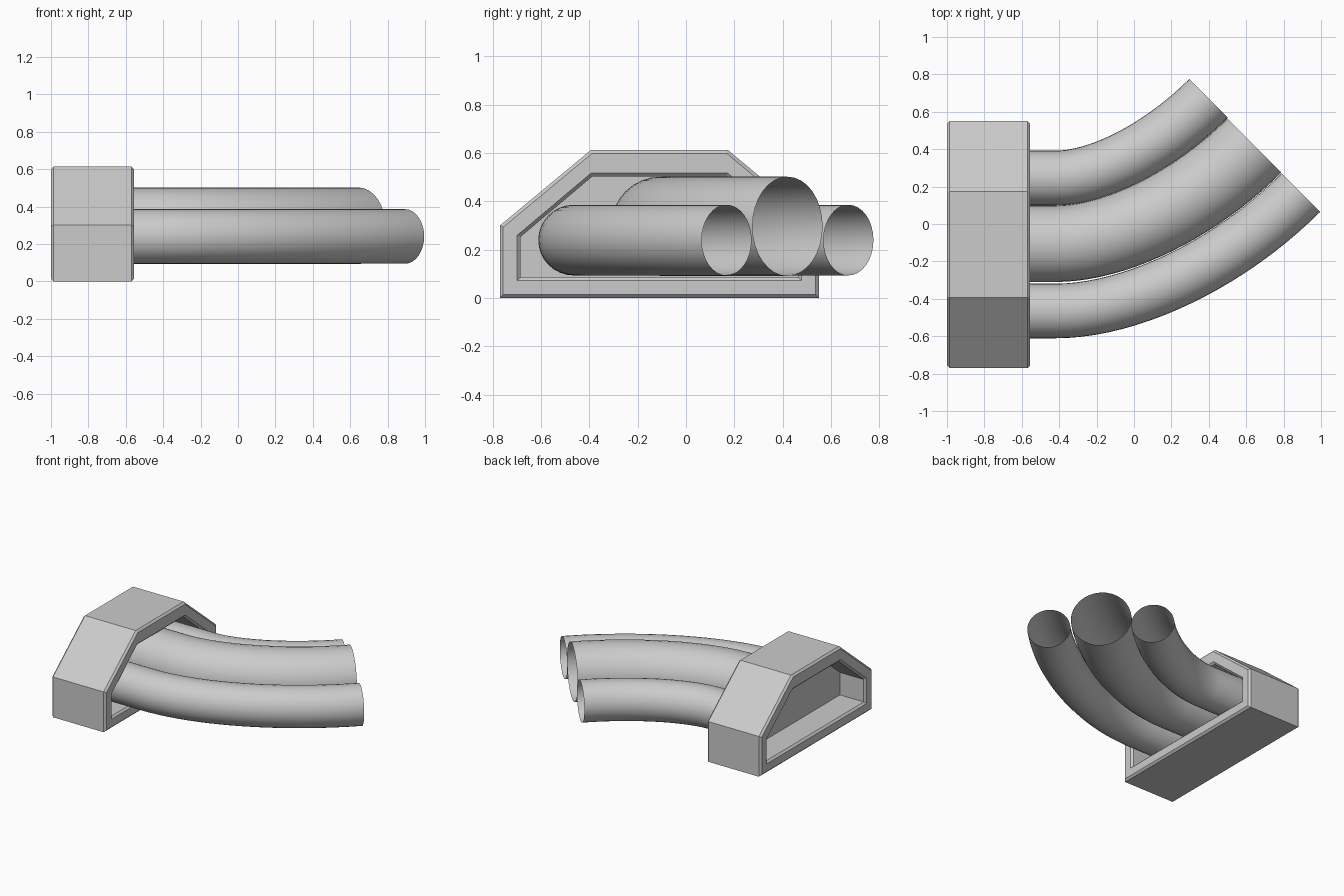
import bpy, bmesh
from mathutils import Vector

if "Cube" in bpy.data.objects:
    bpy.data.objects.remove(bpy.data.objects["Cube"])

X0, X1, CY = -1.0, -0.555, -0.11   # collar ends and its centre in y
C = 0.014                          # chamfer size


def mirrored(half):
    """Closed y-z profile from its right half (bottom to top)."""
    return ([Vector((CY + y, z)) for y, z in half]
            + [Vector((CY - y, z)) for y, z in reversed(half)])


def inset(pts, d):
    """Move every edge of a counter-clockwise profile inward by d."""
    out = []
    for i, p in enumerate(pts):
        a = (p - pts[i - 1]).normalized()
        b = (pts[(i + 1) % len(pts)] - p).normalized()
        na, nb = Vector((-a.y, a.x)), Vector((-b.y, b.x))
        out.append(p + (na + nb) * d / (1 + na.dot(nb)))
    return out


def finish(bm, name):
    bmesh.ops.recalc_face_normals(bm, faces=bm.faces)
    me = bpy.data.meshes.new(name)
    bm.to_mesh(me)
    bm.free()
    ob = bpy.data.objects.new(name, me)
    bpy.context.collection.objects.link(ob)
    return ob


def loft(name, rings, closed):
    """Bridge profile rings; closed joins last to first, otherwise cap the ends."""
    bm = bmesh.new()
    loops = [[bm.verts.new((x, p.x, p.y)) for p in pts] for x, pts in rings]
    pairs = list(zip(loops, loops[1:])) + ([(loops[-1], loops[0])] if closed else [])
    for a, b in pairs:
        for i in range(len(a)):
            j = (i + 1) % len(a)
            bm.faces.new((a[i], a[j], b[j], b[i]))
    if not closed:
        bm.faces.new(loops[0])
        bm.faces.new(loops[-1])
    return finish(bm, name)


# Collar: chamfered hollow ring
outer = mirrored([(0.66, 0), (0.66, 0.30), (0.2825, 0.613)])
hole = mirrored([(0.588, 0.072), (0.588, 0.26), (0.2825, 0.517)])
outer_in, hole_in = inset(outer, C), inset(hole, C)
loft("collar", [(X0, outer_in), (X0 + C, outer), (X1 - C, outer), (X1, outer_in),
                (X1, hole), (X1 - C, hole_in), (X0 + C, hole_in), (X0, hole)], True)

# Panel closing the collar halfway through
loft("collar_panel", [(-0.79, hole_in), (-0.77, hole_in)], False)


def pipe(name, radius, y, z, end, bend):
    """Open pipe: straight out of the panel, then swept 45 degrees."""
    cu = bpy.data.curves.new(name, 'CURVE')
    cu.dimensions = '3D'
    cu.bevel_depth = radius
    cu.bevel_resolution = 14
    cu.resolution_u = 20
    cu.use_fill_caps = False
    sp = cu.splines.new('BEZIER')
    sp.bezier_points.add(2)
    ex, ey = end
    corner = ex - (ey - y)         # where both tangents meet
    k = 0.6
    start, knee, tip = Vector((-0.78, y, z)), Vector((bend, y, z)), Vector((ex, ey, z))
    mid = Vector((corner, y, z))
    third = (knee - start) / 3
    data = [(start, start - third, start + third),
            (knee, knee - third, knee.lerp(mid, k)),
            (tip, tip.lerp(mid, k), tip + (tip - mid) * 0.3)]
    for bp, (co, hl, hr) in zip(sp.bezier_points, data):
        bp.handle_left_type = bp.handle_right_type = 'FREE'
        bp.co, bp.handle_left, bp.handle_right = co, hl, hr
    sp.use_smooth = True
    ob = bpy.data.objects.new(name, cu)
    bpy.context.collection.objects.link(ob)


# Three pipes side by side
pipe("right_pipe", 0.146, -0.465, 0.24, (0.892, 0.168), -0.42)
pipe("middle_pipe", 0.205, -0.105, 0.297, (0.643, 0.42), -0.42)
pipe("left_pipe", 0.146, 0.246, 0.24, (0.398, 0.672), -0.42)
